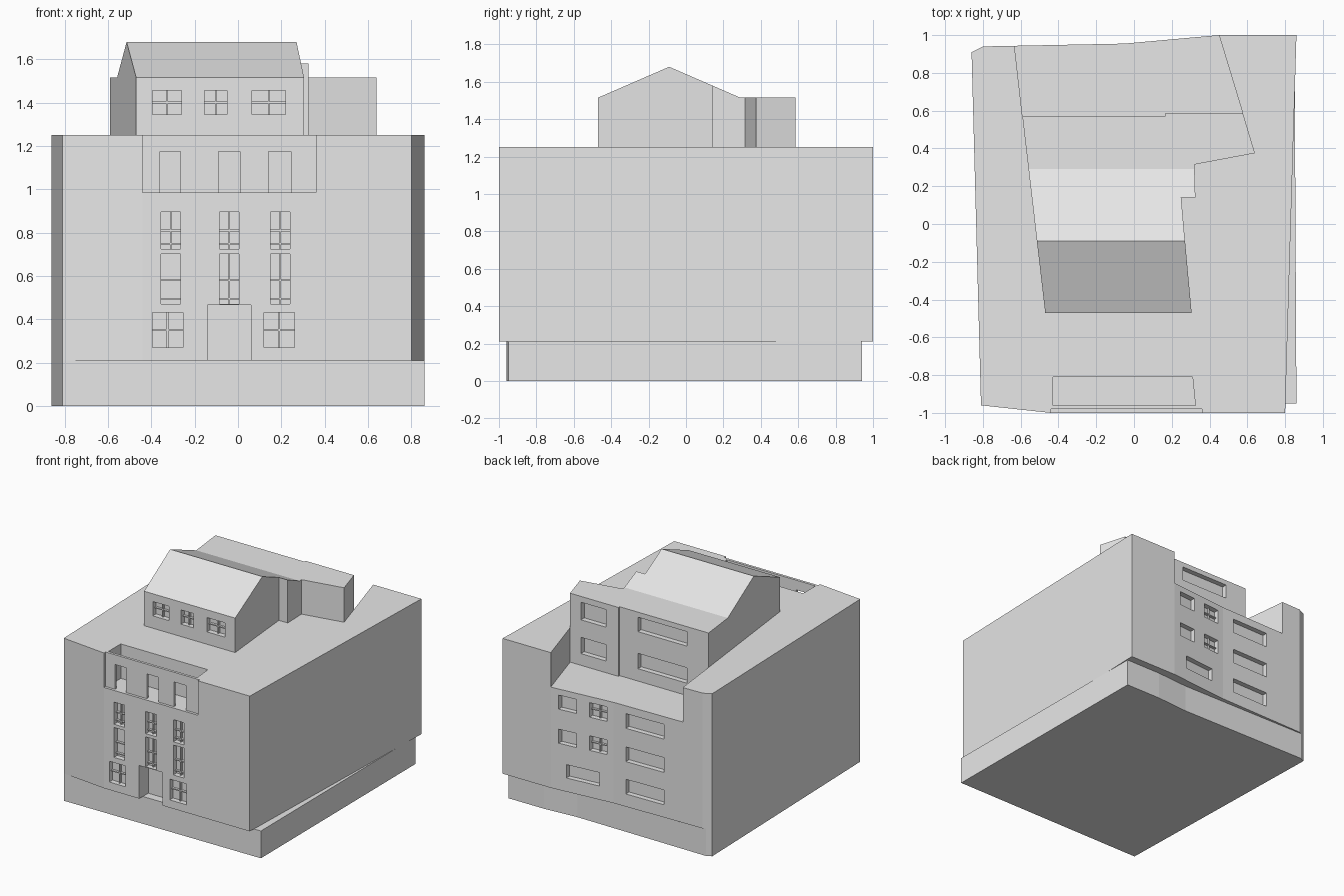
import bpy, bmesh

if "Cube" in bpy.data.objects:
    bpy.data.objects.remove(bpy.data.objects["Cube"])

plaster = bpy.data.materials.new("light_grey_plaster")
plaster.diffuse_color = (0.8, 0.8, 0.8, 1)
plaster.use_nodes = True
plaster.node_tree.nodes["Principled BSDF"].inputs["Base Color"].default_value = plaster.diffuse_color


def add_prism(bm, pts, lo, hi, axis="z"):
    """Extrude a closed outline; axis z: pts are (x, y), axis x: pts are (y, z)."""
    place = (lambda p, h: (p[0], p[1], h)) if axis == "z" else (lambda p, h: (h, p[0], p[1]))
    a = [bm.verts.new(place(p, lo)) for p in pts]
    b = [bm.verts.new(place(p, hi)) for p in pts]
    bm.faces.new(a[::-1])
    bm.faces.new(b)
    n = len(pts)
    for i in range(n):
        j = (i + 1) % n
        bm.faces.new((a[i], a[j], b[j], b[i]))


def make(name, prisms):
    bm = bmesh.new()
    for p in prisms:
        add_prism(bm, *p)
    bmesh.ops.recalc_face_normals(bm, faces=bm.faces)
    me = bpy.data.meshes.new(name)
    bm.to_mesh(me)
    bm.free()
    me.materials.append(plaster)
    ob = bpy.data.objects.new(name, me)
    bpy.context.scene.collection.objects.link(ob)
    return ob


def cut(target, prisms):
    """Subtract prisms and bake the result."""
    helper = make("cutter", prisms)
    helper.hide_render = True
    mod = target.modifiers.new("cut", "BOOLEAN")
    mod.operation, mod.solver, mod.object = "DIFFERENCE", "EXACT", helper
    bpy.context.view_layer.update()
    dg = bpy.context.evaluated_depsgraph_get()
    me = bpy.data.meshes.new_from_object(target.evaluated_get(dg))
    target.modifiers.clear()
    target.data = me
    bpy.data.objects.remove(helper)


def slab(wall, x0, x1, z0, z1, near, far):
    """Prism following a wall line y = wall(x), between two y offsets."""
    return ([(x0, wall(x0) + near), (x1, wall(x1) + near),
             (x1, wall(x1) + far), (x0, wall(x0) + far)], z0, z1)


def windows(target, name, wall, inward, specs, depth=0.04):
    """specs: (x0, x1, z0, z1, horizontal bar heights, has vertical bar)."""
    cut(target, [slab(wall, *s[:4], -0.05 * inward, depth * inward) for s in specs])
    bars = []
    t = 0.004
    near, far = 0.022 * inward, (depth + 0.01) * inward
    for x0, x1, z0, z1, heights, vertical in specs:
        if vertical:
            xm = (x0 + x1) / 2
            bars.append(slab(wall, xm - t, xm + t, z0, z1, near, far))
        for h in heights:
            bars.append(slab(wall, x0, x1, h - t, h + t, near, far))
    if bars:
        make(name, bars)


# Plinth and main block
make("plinth", [([(-0.81, -0.96), (0.86, -0.95), (0.85, 0.94), (0.55, 0.94),
                  (0.28, 0.92), (-0.82, 0.93), (-0.86, 0.91)], 0, 0.21)])
main = make("main_block", [([(-0.81, -0.96), (-0.44, -1), (0.80, -1), (0.86, 1), (0.45, 1),
                             (-0.05, 0.955), (-0.80, 0.94), (-0.86, 0.91)], 0.21, 1.25)])

# Rear terrace, front loggia and doorway
FLOOR = 0.985
cut(main, [([(-0.645, 1.05), (-0.577, 0.45), (0.617, 0.45), (0.435, 1.05)], FLOOR, 1.4)])
cut(main, [([(-0.44, -1.05), (0.36, -1.05), (0.36, -0.98), (-0.44, -0.98)], FLOOR, 1.4)])
cut(main, [([(-0.43, -0.96), (0.325, -0.96), (0.31, -0.81), (-0.43, -0.81)], FLOOR, 1.4)])
cut(main, [([(a, -0.99), (b, -0.99), (b, -0.93), (a, -0.93)], FLOOR, 1.175)
           for a, b in ((-0.36, -0.265), (-0.09, 0.01), (0.14, 0.245))])
cut(main, [([(-0.14, -1.05), (0.06, -1.05), (0.06, -0.89), (-0.14, -0.89)], 0.2, 0.465)])

# Front windows
columns = ((-0.355, -0.265), (-0.085, 0.005), (0.15, 0.24))
front = [(a, b, 0.725, 0.895, (0.81, 0.748), True) for a, b in columns]
front += [(a, b, 0.47, 0.70, (0.58, 0.495), a > -0.3) for a, b in columns]
front += [(a, b, 0.27, 0.43, (0.35,), True) for a, b in ((-0.395, -0.255), (0.12, 0.26))]
windows(main, "front_window_bars", lambda x: -1.0, 1, front)


# Rear windows on the bent back wall
def rear_wall(x):
    return 0.955 + (0.09 if x > -0.05 else 0.02) * (x + 0.05)


rear = [(-0.477, -0.155, z, z + 0.113, (), False) for z in (0.812, 0.556, 0.307)]
rear += [(0.245, 0.388, z, z + 0.108, (), False) for z in (0.83, 0.568)]
rear += [(0.0, 0.14, z, z + 0.112, (z + 0.056,), True) for z in (0.826, 0.571)]
rear += [(0.06, 0.325, 0.315, 0.418, (), False)]
windows(main, "rear_window_bars", rear_wall, -1, rear)

# Attic storey with gabled front part and flat rear part
attic = make("attic_storey", [([(-0.47, -0.47), (0.305, -0.47), (0.27, -0.09), (0.25, 0.14),
                                (0.325, 0.14), (0.32, 0.315), (0.64, 0.375), (0.577, 0.585),
                                (0.165, 0.585), (0.165, 0.57), (-0.591, 0.57)], 0.9, 1.8)])
cut(attic, [([(-0.57, 1.4716), (-0.09, 1.68), (0.29, 1.515), (0.8, 1.515),
              (0.8, 2.0), (-0.57, 2.0)], -1, 1, "x")])
windows(attic, "attic_front_window_bars", lambda x: -0.47, 1,
        [(a, b, 1.345, 1.455, (1.4,), True)
         for a, b in ((-0.395, -0.26), (-0.155, -0.05), (0.065, 0.22))])
windows(attic, "attic_rear_window_bars", lambda x: 0.585 if x > 0.165 else 0.57, -1,
        [(0.27, 0.484, 1.335, 1.47, (), False), (0.27, 0.484, 1.075, 1.2, (), False),
         (-0.406, 0.01, 1.365, 1.476, (), False), (-0.406, 0.01, 1.08, 1.198, (), False)])
